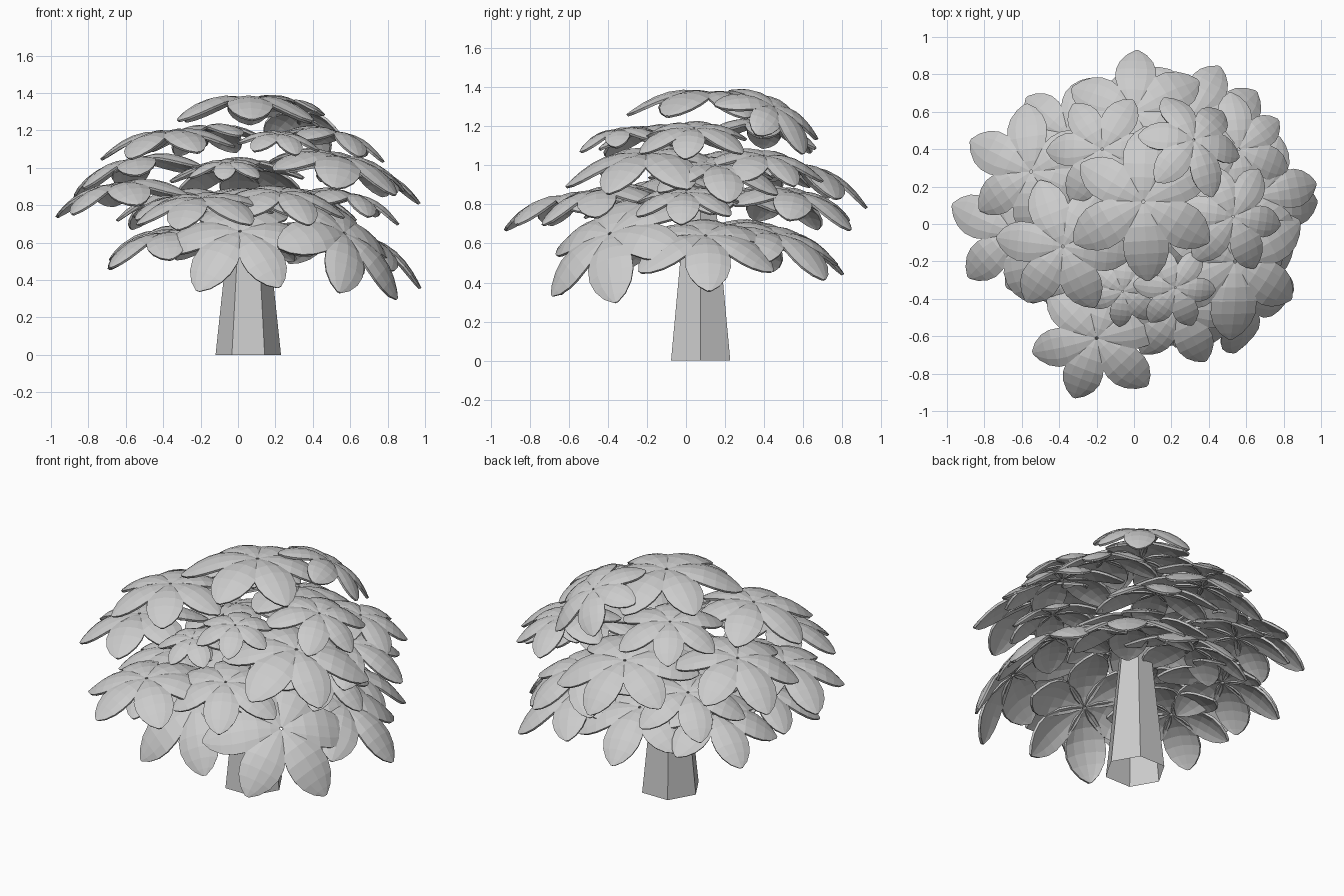
import bpy, bmesh, math, random
from mathutils import Matrix, Vector

random.seed(4)

# trunk: tapered hexagonal tube, open below
bm = bmesh.new()
rings = []
for z, r in ((0, 0.175), (0.8, 0.09)):
    rings.append([bm.verts.new((0.055 + r * math.cos(k * math.pi / 3),
                                0.075 + r * math.sin(k * math.pi / 3), z)) for k in range(6)])
for k in range(6):
    n = (k + 1) % 6
    bm.faces.new((rings[0][k], rings[0][n], rings[1][n], rings[1][k]))
bm.faces.new(rings[1])
me = bpy.data.meshes.new("trunk")
bm.to_mesh(me)
bm.free()
bpy.context.collection.objects.link(bpy.data.objects.new("trunk", me))

# leaflet outline: distance along the leaf, half width
OUTLINE = [(0.02, 0.04), (0.15, 0.145), (0.32, 0.23), (0.5, 0.285), (0.66, 0.285),
           (0.8, 0.235), (0.92, 0.14), (1.0, 0.025)]


def leaf_cluster(name, x, y, z, size, tilt, spin=0.0, count=6):
    bm = bmesh.new()
    start = spin + random.uniform(-0.1, 0.1)
    for i in range(count):
        turn = Matrix.Rotation(start + i * math.tau / count + random.uniform(-.07, .07), 4, 'Z')
        length = size * random.uniform(0.97, 1.08)
        rows = []
        for t, w in OUTLINE:
            row = []
            for s in (-1, -0.55, 0, 0.55, 1):
                drop = 0.07 * math.sin(math.pi * t) - 0.29 * t * t - 0.22 * w * s * s
                row.append(bm.verts.new(turn @ Vector((t, w * s, drop)) * length))
            rows.append(row)
        for a, b in zip(rows, rows[1:]):
            for j in range(4):
                bm.faces.new((a[j], b[j], b[j + 1], a[j + 1]))
    bm.normal_update()
    me = bpy.data.meshes.new(name)
    bm.to_mesh(me)
    bm.free()
    ob = bpy.data.objects.new(name, me)
    bpy.context.collection.objects.link(ob)
    # lean the cluster outward from the trunk
    ob.matrix_world = (Matrix.Translation((x, y, z))
                       @ Matrix.Rotation(math.atan2(y - 0.05, x - 0.03), 4, 'Z')
                       @ Matrix.Rotation(math.radians(tilt), 4, 'Y'))
    mod = ob.modifiers.new("thickness", 'SOLIDIFY')
    mod.thickness = 0.014
    mod.offset = -1


# clusters: x, y, z, leaf length, outward tilt in degrees
CLUSTERS = [
    # crown
    (0.05, 0.12, 1.37, 0.40, 2), (0.32, 0.45, 1.30, 0.29, 32),
    # upper ring
    (-0.17, 0.40, 1.21, 0.30, 10), (-0.38, -0.12, 1.19, 0.36, 6),
    (0.22, -0.34, 1.18, 0.22, 10), (0.53, 0.04, 1.19, 0.29, 15),
    # middle ring
    (-0.06, -0.36, 1.03, 0.21, 10), (-0.55, 0.28, 1.04, 0.37, 12),
    (0.54, -0.20, 1.06, 0.41, 13), (0.66, 0.15, 1.0, 0.35, 14),
    (0.0, 0.60, 1.0, 0.38, 17), (0.56, 0.40, 1.05, 0.30, 14),
    # lower middle ring
    (-0.64, -0.05, 0.91, 0.36, 10), (-0.20, -0.61, 0.84, 0.37, 10),
    (0.23, -0.45, 0.87, 0.33, 12), (-0.30, -0.22, 0.84, 0.30, 5),
    (0.60, 0.0, 0.86, 0.28, 15), (-0.35, 0.48, 0.85, 0.34, 14),
    (0.30, 0.56, 0.86, 0.35, 14), (0.10, 0.15, 0.88, 0.40, 0),
    # bottom ring
    (0.01, -0.43, 0.66, 0.40, 36), (0.57, -0.39, 0.65, 0.43, 42),
    (-0.40, -0.15, 0.65, 0.35, 12), (-0.40, 0.30, 0.66, 0.35, 15),
    (0.66, 0.10, 0.64, 0.38, 25), (0.42, 0.46, 0.65, 0.37, 18),
    (-0.02, 0.48, 0.67, 0.36, 18),
]
SPINS = {0: 0.35, 3: 0.5, 12: 0.52, 20: 0.5, 21: 0.5}   # clusters turned off the radial line
for i, c in enumerate(CLUSTERS):
    leaf_cluster(f"leaf_cluster_{i + 1}", *c, spin=SPINS.get(i, 0.0))
